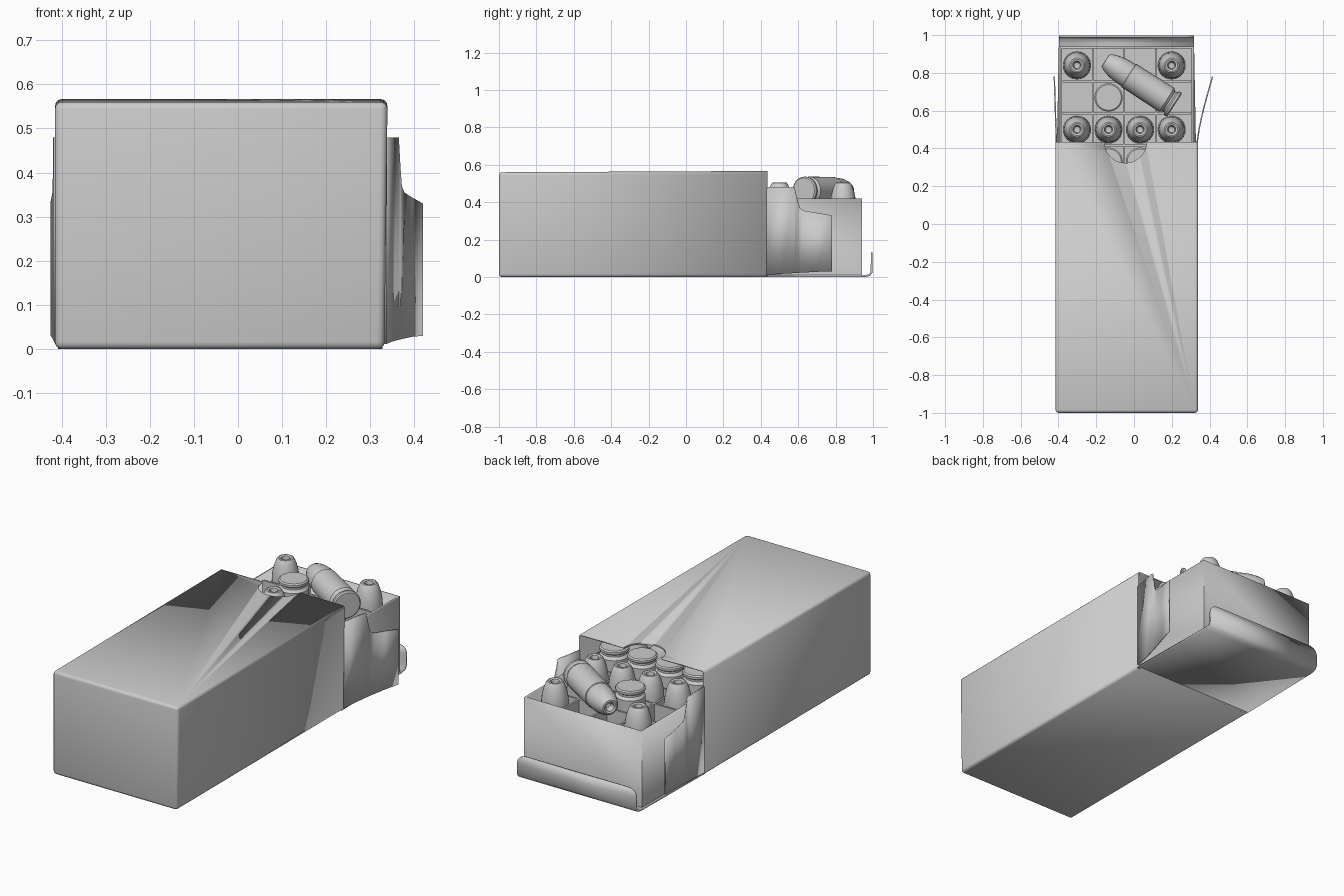
import bpy, bmesh, math
from mathutils import Matrix, Vector

if "Cube" in bpy.data.objects:
    bpy.data.objects.remove(bpy.data.objects["Cube"])


def finish(name, bm, matrix=None, angle=35):
    me = bpy.data.meshes.new(name)
    bm.to_mesh(me)
    bm.free()
    ob = bpy.data.objects.new(name, me)
    bpy.context.collection.objects.link(ob)
    if matrix is not None:
        ob.matrix_world = matrix
    bpy.ops.object.select_all(action='DESELECT')
    ob.select_set(True)
    bpy.context.view_layer.objects.active = ob
    bpy.ops.object.shade_smooth_by_angle(angle=math.radians(angle))
    return ob


def solidify(ob, thickness, offset):
    mod = ob.modifiers.new("thickness", 'SOLIDIFY')
    mod.thickness, mod.offset = thickness, offset


def open_box(x0, x1, y0, y1, z0, z1, open_dir):
    """Box with the face that looks along open_dir removed."""
    bm = bmesh.new()
    bmesh.ops.create_cube(bm, size=1)
    for v in bm.verts:
        v.co = ((x0 + x1) / 2 + v.co.x * (x1 - x0),
                (y0 + y1) / 2 + v.co.y * (y1 - y0),
                (z0 + z1) / 2 + v.co.z * (z1 - z0))
    bm.normal_update()
    gone = [f for f in bm.faces if f.normal.dot(Vector(open_dir)) > 0.9]
    bmesh.ops.delete(bm, geom=gone, context='FACES')
    return bm


def sheet(name, rows, thickness):
    """Thin card panel lofted through equal rows of points."""
    bm = bmesh.new()
    vs = [[bm.verts.new(p) for p in r] for r in rows]
    for a, b in zip(vs, vs[1:]):
        for i in range(len(a) - 1):
            bm.faces.new((a[i], a[i + 1], b[i + 1], b[i]))
    ob = finish(name, bm)
    solidify(ob, thickness, 0)
    return ob


# Outer card sleeve, closed at the front and open at the back
bm = open_box(-0.415, 0.335, -1.0, 0.435, 0.0, 0.56, (0, 1, 0))
for v in bm.verts:
    if v.co.z > 0.5:
        v.co.x += 0.004 if v.co.x > 0 else 0
        v.co.z += 0.007 if v.co.y > 0 else 0
    elif v.co.x > 0:
        v.co.x -= 0.003
bmesh.ops.bevel(bm, geom=[e for e in bm.edges if not e.is_boundary],
                offset=0.016, segments=3, profile=0.5, affect='EDGES')
sleeve = finish("sleeve", bm, angle=40)
solidify(sleeve, 0.008, -1)

# Thumb notch in the sleeve top
bm = bmesh.new()
bmesh.ops.create_cone(bm, cap_ends=True, segments=32, radius1=0.112,
                      radius2=0.112, depth=0.2,
                      matrix=Matrix.Translation((-0.045, 0.435, 0.58)))
cutter = finish("notch_cutter", bm)
cutter.hide_render = True
cutter.hide_set(True)
mod = sleeve.modifiers.new("notch", 'BOOLEAN')
mod.operation, mod.solver, mod.object = 'DIFFERENCE', 'EXACT', cutter

# Side flaps: stations of (y, bottom z, top z)
stations = [(0.43, 0.012, 0.48), (0.51, 0.017, 0.48), (0.58, 0.021, 0.48),
            (0.595, 0.022, 0.415), (0.608, 0.023, 0.37), (0.63, 0.024, 0.355),
            (0.70, 0.028, 0.343), (0.78, 0.03, 0.33)]
for name, x, flare, power in (("right_flap", 0.334, 0.082, 1.3),
                              ("left_flap", -0.411, -0.011, 1.0)):
    rows = []
    for y, zb, zt in stations:
        px = x + flare * ((y - 0.43) / 0.35) ** power
        rows.append([(px, y, zb), (px, y, zt)])
    sheet(name, rows, 0.007)

# Bottom flap with a rounded lip turned up at the back: (y, z, side inset)
path = [(0.42, 0.005, 0.004), (0.955, 0.005, 0.014), (0.98, 0.010, 0.014),
        (0.992, 0.025, 0.014), (0.993, 0.085, 0.014), (0.993, 0.108, 0.020),
        (0.993, 0.122, 0.034), (0.993, 0.13, 0.058)]
sheet("bottom_flap", [[(-0.412 + i, y, z), (0.332 - i, y, z)]
                      for y, z, i in path], 0.010)

# Inner tray, slid part of the way out
TX0, TX1, TY0, TY1 = -0.393, 0.317, -0.46, 0.94
tray = finish("tray", open_box(TX0, TX1, TY0, TY1, 0.012, 0.42, (0, 0, 1)))
solidify(tray, 0.016, -1)

# Divider grid
cols = [-0.302, -0.135, 0.032, 0.199]
ys = [0.84 - 0.17 * i for i in range(8)]
bm = bmesh.new()


def slab(x0, x1, y0, y1, z0, z1):
    m = (Matrix.Translation(((x0 + x1) / 2, (y0 + y1) / 2, (z0 + z1) / 2))
         @ Matrix.Diagonal((x1 - x0, y1 - y0, z1 - z0, 1)))
    bmesh.ops.create_cube(bm, size=1, matrix=m)


for a, b in zip(cols, cols[1:]):
    c = (a + b) / 2
    slab(c - 0.005, c + 0.005, TY0 + 0.014, TY1 - 0.014, 0.02, 0.395)
for a, b in zip(ys, ys[1:]):
    c = (a + b) / 2
    slab(TX0 + 0.014, TX1 - 0.014, c - 0.005, c + 0.005, 0.02, 0.395)
slab(TX0 + 0.012, TX1 - 0.012, TY0 + 0.012, TY1 - 0.012, 0.02, 0.065)
finish("tray_dividers", bm)

# Cartridge: (radius, height) profile from rim base to hollow tip
PROFILE = [(0, 0), (0.068, 0), (0.075, 0.006), (0.075, 0.018), (0.063, 0.026),
           (0.063, 0.036), (0.075, 0.05), (0.073, 0.288), (0.069, 0.290),
           (0.068, 0.335), (0.064, 0.365), (0.056, 0.398), (0.046, 0.424),
           (0.039, 0.434), (0.032, 0.436), (0.022, 0.432), (0.016, 0.40),
           (0, 0.395)]


def cartridge(name, matrix):
    bm = bmesh.new()
    vs = [bm.verts.new((r, 0, z)) for r, z in PROFILE]
    es = [bm.edges.new(p) for p in zip(vs, vs[1:])]
    bmesh.ops.spin(bm, geom=vs + es, cent=(0, 0, 0), axis=(0, 0, 1),
                   angle=math.tau, steps=24, use_duplicate=False)
    bmesh.ops.remove_doubles(bm, verts=bm.verts, dist=0.0005)
    bmesh.ops.recalc_face_normals(bm, faces=bm.faces)
    finish(name, bm, matrix)


# Standing cartridges, alternate rows point down; some back cells are empty
filled = {0: (0, 3), 1: (1,)}
for r, y in enumerate(ys):
    for c in filled.get(r, range(4)):
        m = Matrix.Translation((cols[c], y, 0.07))
        if r % 2:
            m = Matrix.Translation((cols[c], y, 0.502)) @ Matrix.Rotation(math.pi, 4, 'X')
        cartridge(f"cartridge_{r}_{c}", m)

# Loose cartridge lying across the tray
base, tip = Vector((0.215, 0.63, 0.462)), Vector((-0.16, 0.872, 0.462))
turn = (tip - base).to_track_quat('Z', 'Y').to_matrix().to_4x4()
cartridge("loose_cartridge", Matrix.Translation(base) @ turn)
